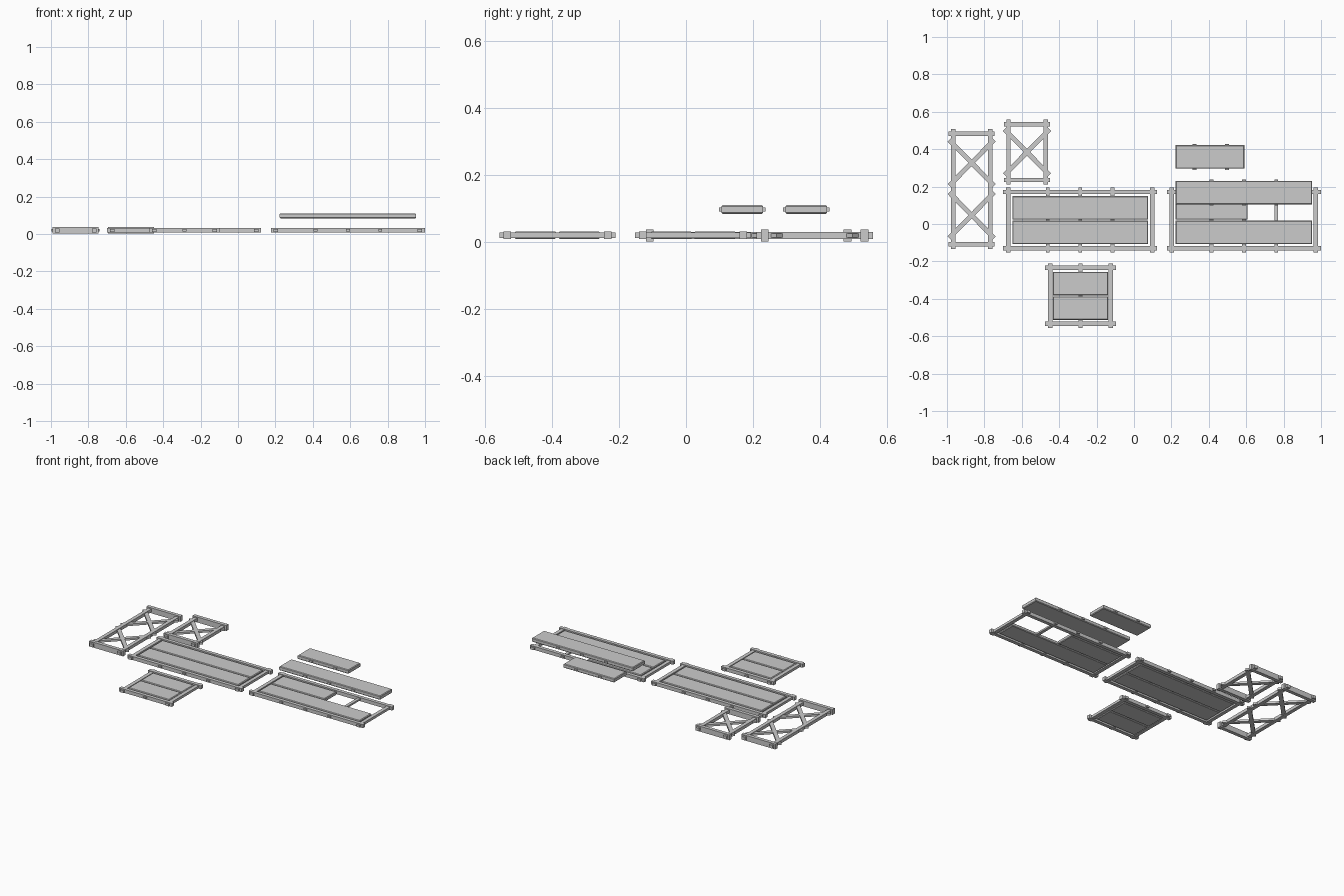
import bpy, bmesh, math
from mathutils import Matrix

if "Cube" in bpy.data.objects:
    bpy.data.objects.remove(bpy.data.objects["Cube"])

Z = 0.019      # mid height of everything lying on the floor
Z_UP = 0.097   # mid height of the two raised panels


def bar(name, x, y, z, sx, sy, sz, angle=0.0, taper=0.0):
    """Box centred at x, y, z; taper chamfers its top and bottom rims."""
    bm = bmesh.new()
    bmesh.ops.create_cube(bm, size=1.0)
    bmesh.ops.scale(bm, vec=(sx, sy, sz), verts=bm.verts)
    if taper:
        rims = [e for e in bm.edges if abs(e.verts[0].co.z - e.verts[1].co.z) < 1e-6]
        bmesh.ops.bevel(bm, geom=rims, offset=taper, segments=1, affect='EDGES')
    bmesh.ops.rotate(bm, matrix=Matrix.Rotation(angle, 3, 'Z'), verts=bm.verts)
    mesh = bpy.data.meshes.new(name)
    bm.to_mesh(mesh)
    bm.free()
    obj = bpy.data.objects.new(name, mesh)
    obj.location = (x, y, z)
    bpy.context.collection.objects.link(obj)
    return obj


def panel(name, x0, x1, y, z, thick=0.022):
    return bar(name, (x0 + x1) / 2, y, z, x1 - x0, 0.125, thick, taper=0.004)


def braced_frame(name, x, y, half_rail, centres):
    # two posts, two deep rails lapped over them
    for s in (-1, 1):
        bar(name + "_post", x + s * 0.099, y, Z, 0.024, 2 * half_rail + 0.05, 0.02)
        bar(name + "_rail", x, y + s * half_rail, Z, 0.245, 0.023, 0.035)
    # crossed braces poking through the posts
    for cy in centres:
        for s in (-1, 1):
            bar(name + "_brace", x, cy, Z, 0.342, 0.025, 0.013, s * math.radians(45.5))


def deck_frame(name, x, y, length, tenons):
    # long rails, end rails and through cross bars
    for s in (-1, 1):
        bar(name + "_rail", x, y + s * 0.15, Z + 0.001, length, 0.023, 0.023)
        bar(name + "_end_rail", x + s * (length / 2 - 0.027), y, Z + 0.001,
            0.024, 0.346, 0.016)
    for t in tenons:
        bar(name + "_cross_bar", x + t, y, Z + 0.001, 0.02, 0.346, 0.011)


# braced side frames
braced_frame("tall_frame", -0.868, 0.187, 0.295, (0.047, 0.327))
braced_frame("short_frame", -0.572, 0.384, 0.149, (0.384,))

# full deck
deck_frame("long_deck", -0.288, 0.021, 0.824, (-0.173, 0, 0.173))
for s in (-1, 1):
    panel("long_deck_board", -0.65, 0.076, 0.021 + s * 0.0655, Z + 0.001)

# deck with hatch opening
deck_frame("hatch_deck", 0.588, 0.021, 0.824, (-0.173, 0, 0.173))
panel("hatch_deck_long_board", 0.223, 0.952, 0.021 - 0.0655, Z + 0.001)
panel("hatch_deck_short_board", 0.223, 0.607, 0.021 + 0.0655, Z + 0.001)

# small deck
deck_frame("small_deck", -0.286, -0.384, 0.38, (0,))
for s in (-1, 1):
    panel("small_deck_board", -0.434, -0.139, -0.384 + s * 0.0655, Z + 0.001)

# raised loose boards with their cross battens
panel("loose_long_board", 0.223, 0.952, 0.168, Z_UP, 0.026)
for x in (0.415, 0.588, 0.761):
    bar("loose_long_batten", x, 0.168, Z_UP, 0.02, 0.139, 0.012)
panel("loose_short_board", 0.223, 0.59, 0.359, Z_UP, 0.026)
for x in (0.324, 0.497):
    bar("loose_short_batten", x, 0.359, Z_UP, 0.02, 0.139, 0.012)
